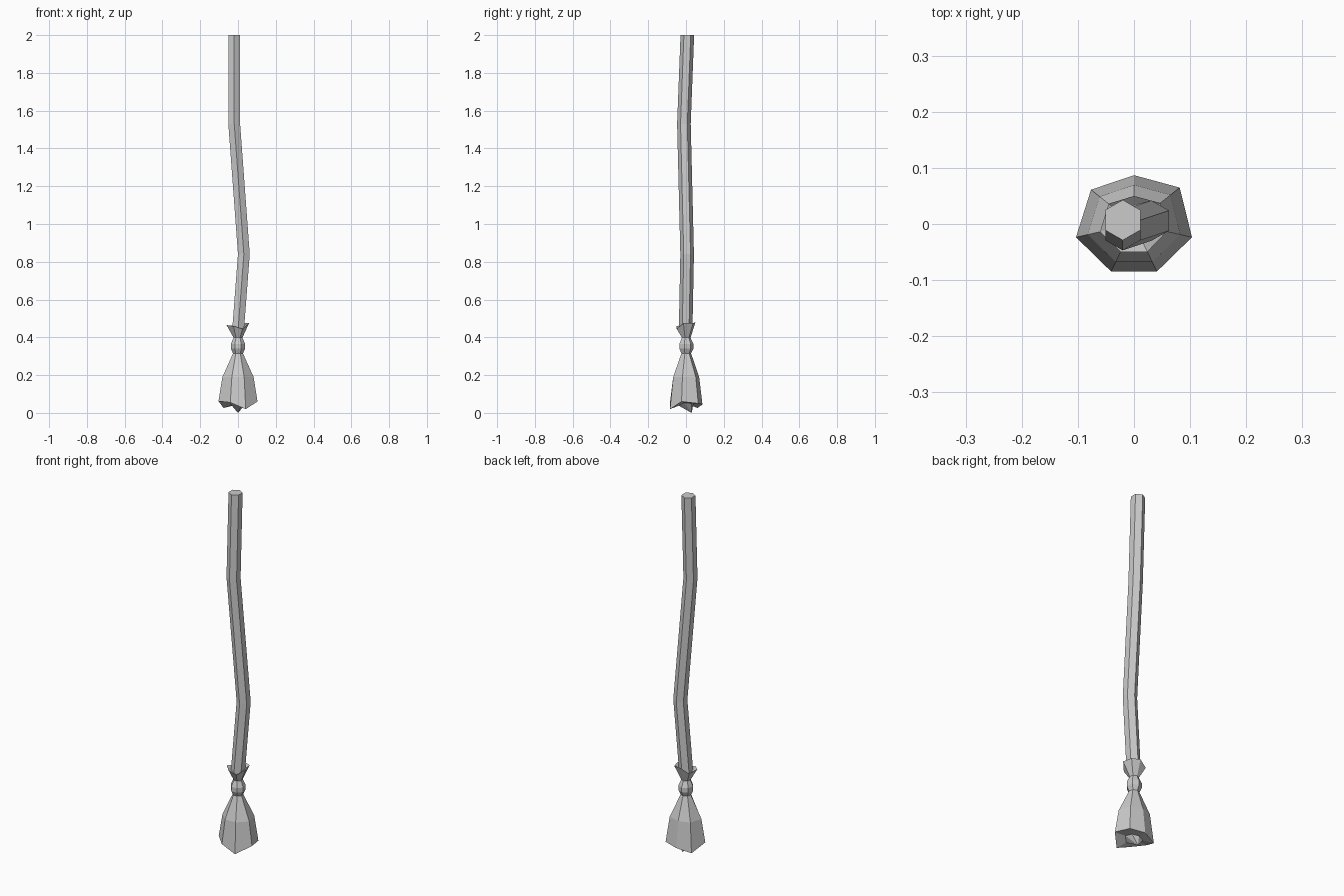
import bpy, bmesh
from math import sin, cos, pi

if "Cube" in bpy.data.objects:
    bpy.data.objects.remove(bpy.data.objects["Cube"])


def ring(sides, center, radii, zs=None):
    """Points around center, first at +y, going clockwise seen from above."""
    cx, cy, cz = center
    pts = []
    for i in range(sides):
        a = pi / 2 - 2 * pi * i / sides
        r = radii[i] if isinstance(radii, list) else radii
        pts.append((cx + r * cos(a), cy + r * sin(a), zs[i] if zs else cz))
    return pts


def loft(name, rings, start_tip=None, end_tip=None):
    """Skin rings; close each end with a fan to a tip or a flat cap."""
    bm = bmesh.new()
    rows = [[bm.verts.new(p) for p in r] for r in rings]
    n = len(rows[0])
    for a, b in zip(rows, rows[1:]):
        for i in range(n):
            j = (i + 1) % n
            bm.faces.new((a[i], a[j], b[j], b[i]))
    for row, tip in ((rows[0], start_tip), (rows[-1], end_tip)):
        if tip:
            t = bm.verts.new(tip)
            for i in range(n):
                bm.faces.new((row[i], row[(i + 1) % n], t))
        else:
            bm.faces.new(row)
    bmesh.ops.recalc_face_normals(bm, faces=bm.faces)
    me = bpy.data.meshes.new(name)
    bm.to_mesh(me)
    bm.free()
    ob = bpy.data.objects.new(name, me)
    bpy.context.collection.objects.link(ob)
    return ob


# Crooked six-sided handle
path = [(0.0, -0.002, 0.435), (0.031, 0.006, 0.84),
        (-0.02, -0.011, 1.53), (-0.02, 0.007, 2.0)]
loft("handle", [ring(6, p, 0.036) for p in path])

# Bristle head: ragged rim, flared body, tied neck and splayed top tuft
rim_r = [0.087, 0.104, 0.106, 0.094, 0.094, 0.106, 0.098]
rim_z = [0.045, 0.05, 0.06, 0.02, 0.055, 0.062, 0.026]
rows = [
    ring(7, (0, 0, 0), [r * 0.45 for r in rim_r], [z * 0.4 + 0.03 for z in rim_z]),
    ring(7, (0, 0, 0), rim_r, rim_z),
    ring(7, (0, 0, 0.19), [r * 0.8 for r in rim_r]),
]
for z, r in ((0.315, 0.027), (0.34, 0.039), (0.365, 0.039), (0.398, 0.024)):
    rows.append(ring(7, (0, 0, z), r))
tuft_z = [0.48, 0.475, 0.475, 0.445, 0.46, 0.465, 0.455]
rows.append(ring(7, (0, 0, 0), [0.05, 0.06, 0.06, 0.055, 0.055, 0.062, 0.058], tuft_z))
loft("bristle_head", rows, start_tip=(0, 0.03, 0.0), end_tip=(0, 0, 0.43))
